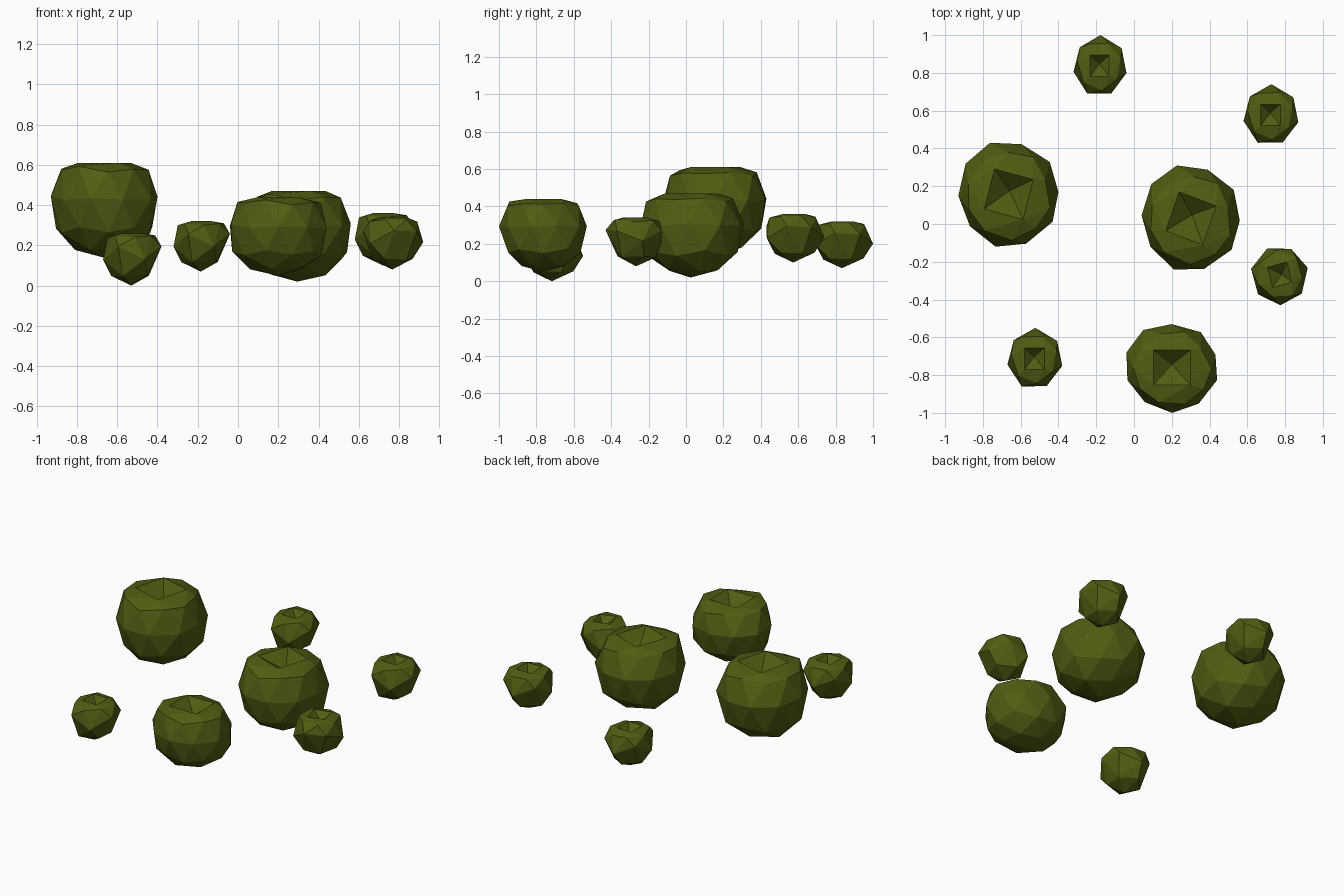
import bpy, bmesh, math, random
from mathutils import Vector, Matrix

cube = bpy.data.objects.get("Cube")
if cube:
    bpy.data.objects.remove(cube)

olive = bpy.data.materials.new("olive green")
olive.use_nodes = True
colour = (0.08, 0.11, 0.006, 1)
olive.diffuse_color = colour
bsdf = olive.node_tree.nodes["Principled BSDF"]
bsdf.inputs["Base Color"].default_value = colour
bsdf.inputs["Roughness"].default_value = 0.9


def ring(count, radius, z, turn=0.0, wave=0.0):
    """Points round a circle, alternately raised and lowered."""
    return [Vector((radius * math.cos(turn + i * math.tau / count),
                    radius * math.sin(turn + i * math.tau / count),
                    z + wave * (-1) ** i)) for i in range(count)]


def large_points():
    """Faceted ball with its shoulders lifted into a broad top."""
    ball = bmesh.new()
    bmesh.ops.create_icosphere(ball, subdivisions=2, radius=1)
    points = [v.co.copy() for v in ball.verts if v.co.z < 0.7]
    ball.free()
    for p in points:
        if p.z > 0.3:
            p.x *= 0.94
            p.y *= 0.94
            p.z += 0.17
        elif p.z > -0.1:
            p.z += 0.12
    return points


def small_points():
    """Coarser ball with seven sides."""
    return ([Vector((0, 0, -1))] + ring(5, 0.68, -0.66, 0.5)
            + ring(7, 1.0, 0.1, 0.65, 0.2) + ring(7, 0.8, 0.68, 0.3, 0.03))


def bush(name, points, low, high, turn, pit):
    """Hull of the points with a dented top, fitted between two corners."""
    rng = random.Random(4)
    bm = bmesh.new()
    for p in points:
        jitter = Vector([rng.uniform(-0.035, 0.035) for _ in range(3)])
        bm.verts.new(p + jitter)
    rim = [bm.verts.new(p) for p in ring(4, pit, 0.78, math.pi / 4)]
    hull = bmesh.ops.convex_hull(bm, input=bm.verts[:])
    loose = {g for g in hull["geom_interior"] + hull["geom_unused"]
             if isinstance(g, bmesh.types.BMVert)}
    bmesh.ops.delete(bm, geom=list(loose), context='VERTS')

    # Dent inside the rim
    top = [f for f in bm.faces if all(v in rim for v in f.verts)]
    bmesh.ops.delete(bm, geom=top, context='FACES')
    floor = bm.verts.new((0, 0.07, 0.42))
    for a, b in zip(rim, rim[1:] + rim[:1]):
        bm.faces.new((a, b, floor))
    bmesh.ops.recalc_face_normals(bm, faces=bm.faces[:])

    # Turn and fit
    bm.transform(Matrix.Rotation(math.radians(turn), 4, 'Z'))
    for axis in range(3):
        values = [v.co[axis] for v in bm.verts]
        start, size = min(values), max(values) - min(values)
        for v in bm.verts:
            v.co[axis] = low[axis] + (v.co[axis] - start) / size * (high[axis] - low[axis])
    middle = (Vector(low) + Vector(high)) / 2
    bm.transform(Matrix.Translation(-middle))
    mesh = bpy.data.meshes.new(name)
    bm.to_mesh(mesh)
    bm.free()
    mesh.materials.append(olive)
    obj = bpy.data.objects.new(name, mesh)
    obj.location = middle
    bpy.context.collection.objects.link(obj)


# Large bushes
for name, low, high, turn in (
        ("large_bush_right", (-0.93, -0.12, 0.14), (-0.40, 0.43, 0.61), -15),
        ("large_bush_middle", (0.04, -0.24, 0.02), (0.56, 0.31, 0.47), -20),
        ("large_bush_front", (-0.04, -1.0, 0.05), (0.44, -0.53, 0.44), 0)):
    bush(name, large_points(), low, high, turn, 0.55)

# Small bushes
for name, low, high, turn in (
        ("small_bush_front", (-0.67, -0.86, 0.0), (-0.38, -0.55, 0.26), 0),
        ("small_bush_back", (-0.32, 0.69, 0.07), (-0.04, 1.0, 0.32), 0),
        ("small_bush_back_left", (0.58, 0.43, 0.10), (0.87, 0.74, 0.36), 0),
        ("small_bush_left", (0.62, -0.43, 0.08), (0.92, -0.13, 0.34), -75)):
    bush(name, small_points(), low, high, turn, 0.5)
